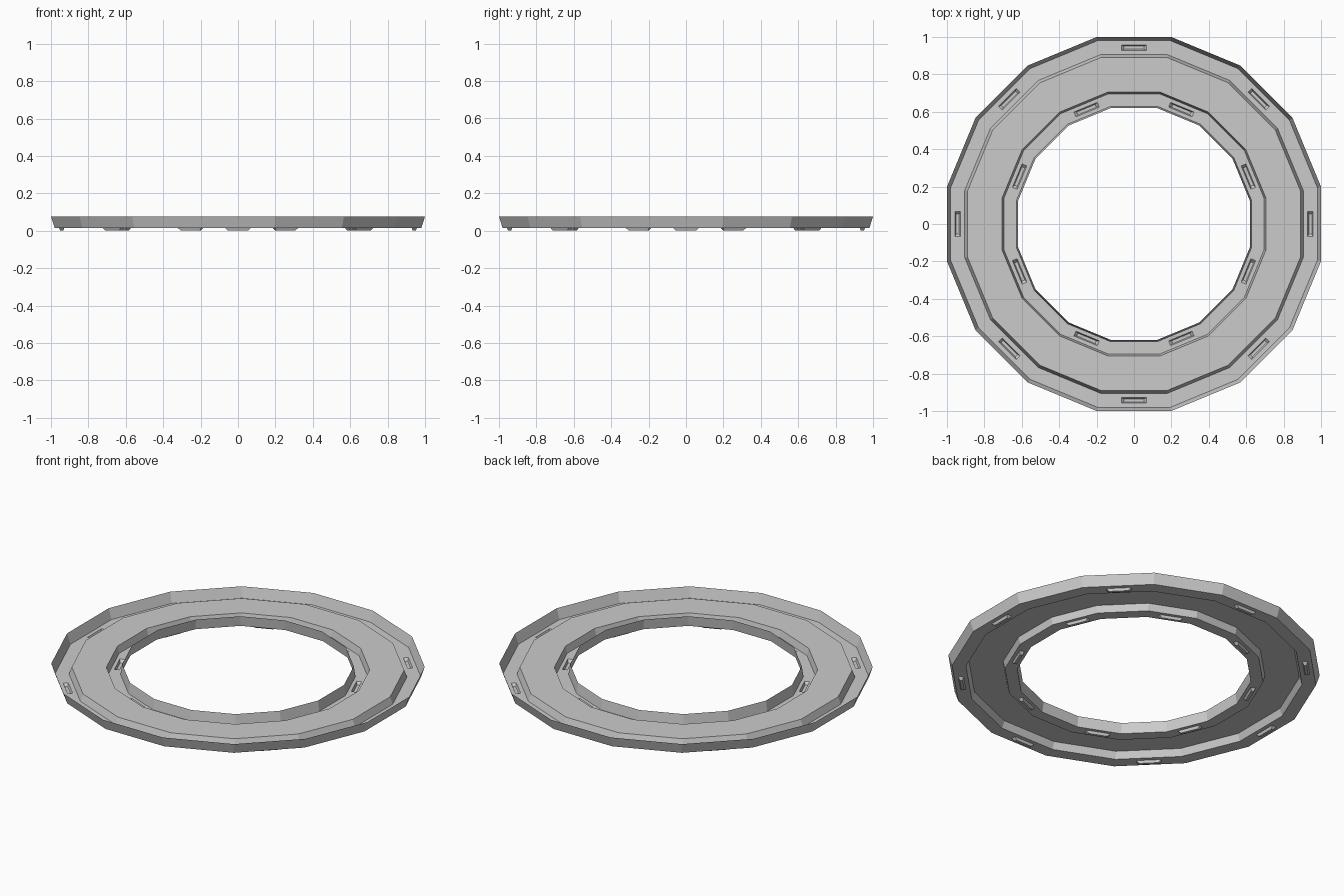
import bpy, bmesh, math

if "Cube" in bpy.data.objects:
    bpy.data.objects.remove(bpy.data.objects["Cube"])

SIDES = 16
STEP = 2 * math.pi / SIDES
TAN = math.tan(STEP / 2)

# Cross-section of the open tray: (apothem, height), outer rim to inner rim
PROFILE = [(1.0, 0.077), (0.98, 0.015), (0.905, 0.015), (0.89, 0.057),
           (0.705, 0.057), (0.695, 0.015), (0.629, 0.015), (0.62, 0.077)]
OUTER_BAND, INNER_BAND = 1, 5      # the two low bands that carry feet
FOOT_LEN, FOOT_WID, TAPER = 0.068, 0.014, 0.006


def place(k, r, t, z):
    a = k * STEP
    return (r * math.cos(a) - t * math.sin(a), r * math.sin(a) + t * math.cos(a), z)


def loop(bm, k, r_out, r_in, t_out, t_in, z_out, z_in):
    pts = [(r_out, -t_out, z_out), (r_in, -t_in, z_in),
           (r_in, t_in, z_in), (r_out, t_out, z_out)]
    return [bm.verts.new(place(k, *p)) for p in pts]


def bridge(bm, a, b):
    for i in range(4):
        j = (i + 1) % 4
        bm.faces.new((a[i], a[j], b[j], b[i]))


def foot_loop(bm, k, r, z, inset=0.0):
    w, t = FOOT_WID - inset, FOOT_LEN - inset * 2.5
    return loop(bm, k, r + w, r - w, t, t, z, z)


def finish(bm, name):
    bmesh.ops.remove_doubles(bm, verts=bm.verts, dist=1e-5)
    me = bpy.data.meshes.new(name)
    bm.to_mesh(me)
    bm.free()
    bpy.context.collection.objects.link(bpy.data.objects.new(name, me))


def foot_radius(band):
    return (PROFILE[band][0] + PROFILE[band + 1][0]) / 2


def has_foot(band, k):
    return (band == OUTER_BAND and k % 2 == 0) or (band == INNER_BAND and k % 2 == 1)


# Tray ring, with openings above the feet
bm = bmesh.new()
for k in range(SIDES):
    for band, ((ra, za), (rb, zb)) in enumerate(zip(PROFILE, PROFILE[1:])):
        edge = loop(bm, k, ra, rb, ra * TAN, rb * TAN, za, zb)
        if has_foot(band, k):
            bridge(bm, edge, foot_loop(bm, k, foot_radius(band), za))
        else:
            bm.faces.new(edge)
finish(bm, "tray_ring")

# Hollow tapered feet pressed down from the low bands
for name, band in (("outer_feet", OUTER_BAND), ("inner_feet", INNER_BAND)):
    bm = bmesh.new()
    for k in range(SIDES):
        if has_foot(band, k):
            r = foot_radius(band)
            top = foot_loop(bm, k, r, PROFILE[band][1])
            low = foot_loop(bm, k, r, 0.0, TAPER)
            bridge(bm, top, low)
            bm.faces.new(low)
    finish(bm, name)
